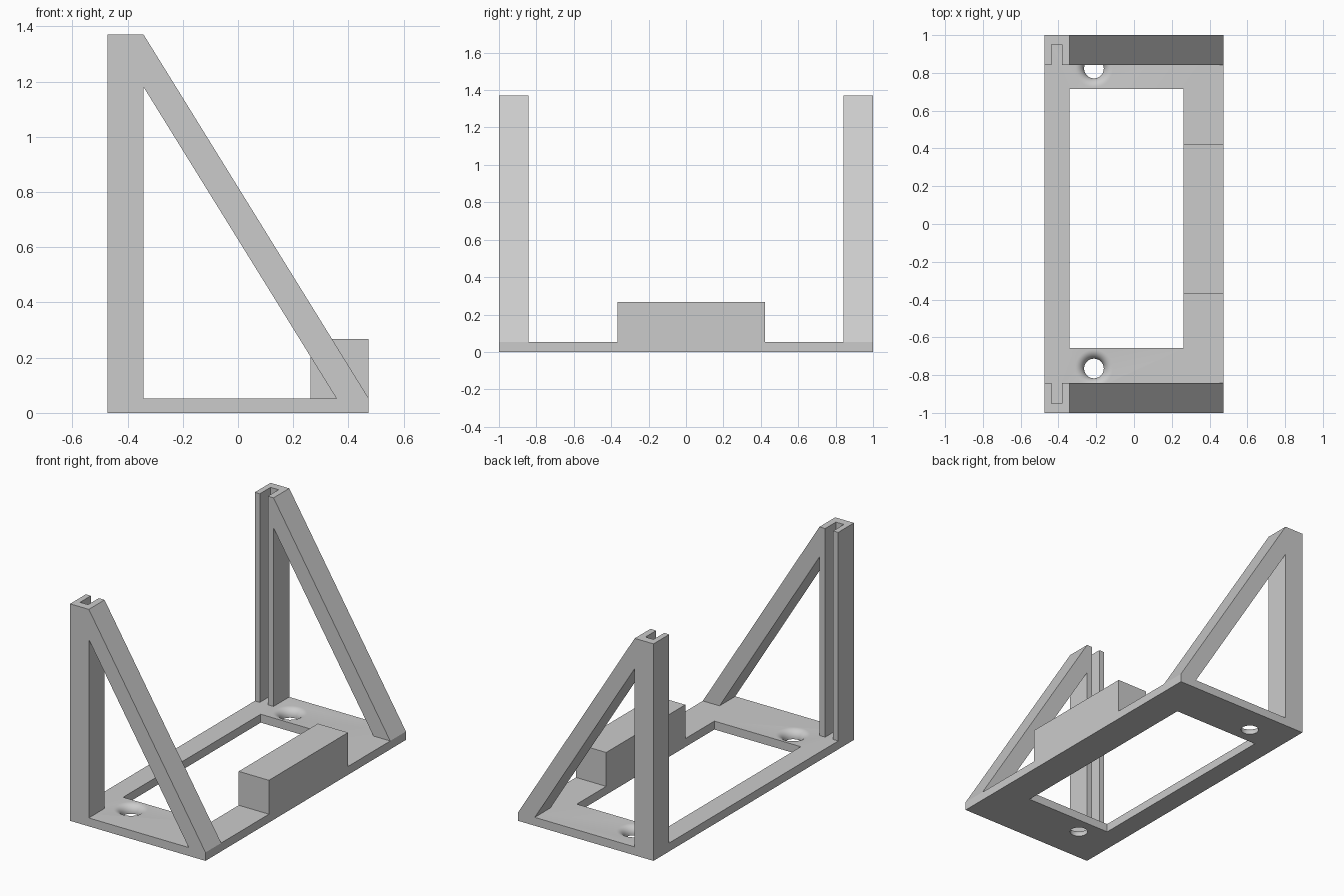
import bpy
import bmesh
from math import cos, sin, pi, radians
from mathutils import Matrix

cube = bpy.data.objects.get("Cube")
if cube:
    bpy.data.objects.remove(cube, do_unlink=True)

grey = bpy.data.materials.new("light_grey")
grey.use_nodes = True
colour = (0.6, 0.6, 0.6, 1)
grey.diffuse_color = colour
grey.node_tree.nodes["Principled BSDF"].inputs["Base Color"].default_value = colour

# Shared dimensions
LEFT, RIGHT, POST = -0.473, 0.473, -0.342
BASE, TOP = 0.053, 1.37
INNER = 0.843


def finish(name, bm):
    bmesh.ops.recalc_face_normals(bm, faces=bm.faces)
    mesh = bpy.data.meshes.new(name)
    bm.to_mesh(mesh)
    bm.free()
    mesh.materials.append(grey)
    obj = bpy.data.objects.new(name, mesh)
    bpy.context.collection.objects.link(obj)
    return obj


def box(name, x0, x1, y0, y1, z0, z1):
    bm = bmesh.new()
    bmesh.ops.create_cube(bm, size=1)
    bmesh.ops.scale(bm, vec=(x1 - x0, y1 - y0, z1 - z0), verts=bm.verts)
    bmesh.ops.translate(bm, vec=((x0 + x1) / 2, (y0 + y1) / 2, (z0 + z1) / 2), verts=bm.verts)
    return finish(name, bm)


def prism(name, outline, y0, y1):
    bm = bmesh.new()
    face = bm.faces.new([bm.verts.new((x, y0, z)) for x, z in outline])
    made = bmesh.ops.extrude_face_region(bm, geom=[face])["geom"]
    moved = [v for v in made if isinstance(v, bmesh.types.BMVert)]
    bmesh.ops.translate(bm, vec=(0, y1 - y0, 0), verts=moved)
    return finish(name, bm)


def lathe(name, profile, x, y, steps=48):
    bm = bmesh.new()
    verts = [bm.verts.new((r, 0, z)) for r, z in profile]
    edges = [bm.edges.new(pair) for pair in zip(verts, verts[1:])]
    bmesh.ops.spin(bm, geom=verts + edges, cent=(0, 0, 0), axis=(0, 0, 1),
                   angle=2 * pi, steps=steps)
    bmesh.ops.remove_doubles(bm, verts=bm.verts, dist=0.0001)
    bmesh.ops.transform(bm, matrix=Matrix.Translation((x, y, 0)), verts=bm.verts)
    for face in bm.faces:
        face.smooth = True
    return finish(name, bm)


def cut(obj, cutter):
    cutter.hide_render = True
    mod = obj.modifiers.new("cut", "BOOLEAN")
    mod.operation = "DIFFERENCE"
    mod.solver = "EXACT"
    mod.object = cutter
    bpy.context.view_layer.objects.active = obj
    bpy.ops.object.modifier_apply(modifier=mod.name)
    bpy.data.objects.remove(cutter, do_unlink=True)


# Base plate with a rectangular window
base = box("base_plate", LEFT, RIGHT, -1, 1, 0, BASE)
cut(base, box("window_cutter", POST, 0.262, -0.657, 0.715, -0.1, 0.2))

# Screw holes with a rounded upper rim
bore, rim = 0.052, 0.1
fillet = rim - bore
arc = [(rim - fillet * cos(i * pi / 16), BASE - fillet + fillet * sin(i * pi / 16))
       for i in range(9)]
hole = [(0, -0.1), (bore, -0.1)] + arc + [(rim, 0.1), (0, 0.1)]
for y in (-0.765, 0.823):
    cut(base, lathe("hole_cutter", hole, -0.212, y))
base.data.set_sharp_from_angle(angle=radians(35))

# Stop block on the open edge
box("stop_block", 0.262, RIGHT, -0.367, 0.422, BASE, 0.267)

# Triangular side frames: slotted post and sloping brace
frame = [(LEFT, BASE), (POST, BASE), (POST, 1.18), (0.356, BASE),
         (RIGHT, BASE), (POST, TOP), (LEFT, TOP)]
for name, side in (("front_side_frame", -1), ("back_side_frame", 1)):
    obj = prism(name, frame, *sorted((side * INNER, side)))
    slot = sorted((side * 0.8, side * 0.95))
    cut(obj, box("slot_cutter", -0.438, -0.382, *slot, 0, 1.5))
